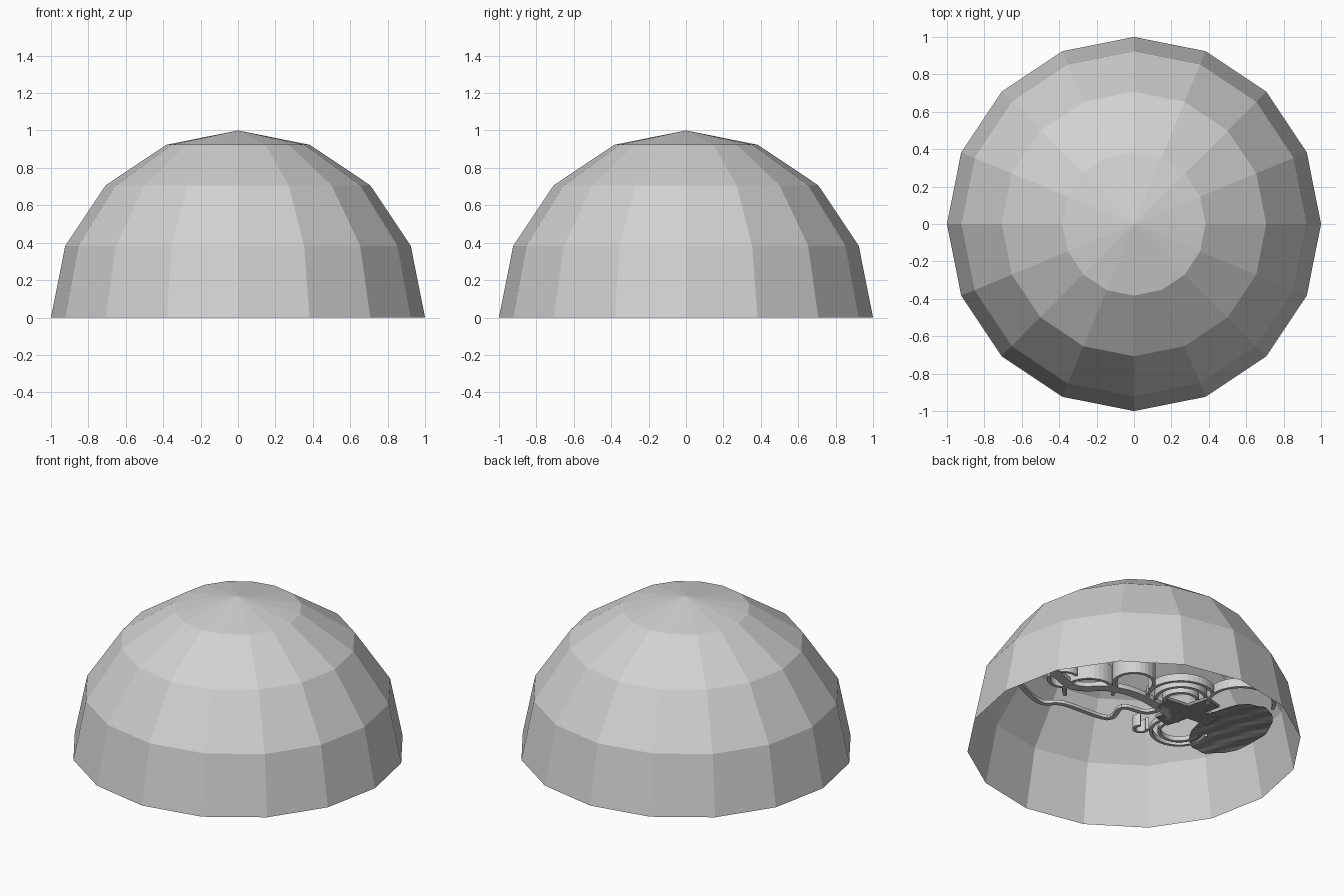
import bpy, bmesh, math
from mathutils import Vector

if "Cube" in bpy.data.objects:
    bpy.data.objects.remove(bpy.data.objects["Cube"])


def material(name, v):
    m = bpy.data.materials.new(name)
    m.diffuse_color = (v, v, v, 1)
    m.use_nodes = True
    m.node_tree.nodes["Principled BSDF"].inputs["Base Color"].default_value = m.diffuse_color
    return m


grey = material("light_grey", 0.64)
dark = material("dark_grey", 0.3)


def finish(name, bm, turn=0, mat=grey):
    me = bpy.data.meshes.new(name)
    bm.to_mesh(me)
    bm.free()
    me.materials.append(mat)
    ob = bpy.data.objects.new(name, me)
    ob.rotation_euler.z = math.radians(turn)
    bpy.context.collection.objects.link(ob)
    return ob


# Dome: thin half sphere, 16 sides and 4 bands, open below
bm = bmesh.new()
bmesh.ops.create_uvsphere(bm, u_segments=16, v_segments=8, radius=1)
bmesh.ops.delete(bm, geom=[v for v in bm.verts if v.co.z < -0.01], context='VERTS')
finish("dome", bm)

# Ornament inside the dome, laid out on a turned horizontal plane
TURN = 140


def smooth_path(pts, n=6):
    p = [Vector(q) for q in pts]
    p = [2 * p[0] - p[1]] + p + [2 * p[-1] - p[-2]]
    out = []
    for i in range(1, len(p) - 2):
        a, b, c, d = p[i - 1:i + 3]
        for k in range(n):
            t = k / n
            out.append(0.5 * (2 * b + (c - a) * t + (2 * a - 5 * b + 4 * c - d) * t * t
                              + (3 * b - a - 3 * c + d) * t ** 3))
    return out + [p[-2]]


def ribbon(name, path, width, z0, z1, mat=grey):
    """Upright band with a rectangular section along a flat path."""
    bm = bmesh.new()
    rows = []
    for i, p in enumerate(path):
        t = (path[min(i + 1, len(path) - 1)] - path[max(i - 1, 0)]).normalized()
        s = Vector((-t.y, t.x)) * width / 2
        rows.append([bm.verts.new((q.x, q.y, z)) for q, z in
                     ((p - s, z0), (p + s, z0), (p + s, z1), (p - s, z1))])
    for a, b in zip(rows, rows[1:]):
        for j in range(4):
            bm.faces.new((a[j], a[(j + 1) % 4], b[(j + 1) % 4], b[j]))
    bm.faces.new(rows[0])
    bm.faces.new(rows[-1][::-1])
    bmesh.ops.recalc_face_normals(bm, faces=bm.faces)
    finish(name, bm, TURN, mat)


def arc(x, y, r, a0, a1, n=20):
    return [Vector((x + r * math.cos(math.radians(a0 + (a1 - a0) * i / n)),
                    y + r * math.sin(math.radians(a0 + (a1 - a0) * i / n))))
            for i in range(n + 1)]


# Long wavy bands
ribbon("outer_wavy_band", smooth_path([(-.72, -.35), (-.57, -.07), (-.42, -.04), (-.16, .13),
                                       (-.07, 0), (.07, .06), (.19, .01)]), .03, .25, .27)
ribbon("inner_wavy_band", smooth_path([(-.5, -.47), (-.36, -.25), (-.14, -.23), (.04, -.13),
                                       (.25, .12)]), .06, .25, .28)

# Scroll loops and nested arches: x, y, radius, start, end, height
scrolls = [(-.27, -.2, .15, 160, 380, .13), (-.42, -.34, .09, 90, 330, .12),
           (0, -.3, .12, 150, 400, .12), (.28, -.12, .2, 180, 350, .05),
           (.28, -.1, .15, 180, 350, .05), (.28, -.08, .1, 180, 350, .05),
           (.04, .25, .04, 0, 270, .08), (.27, .28, .17, 20, 270, .03),
           (.27, .28, .12, 20, 270, .03), (.64, -.05, .2, 180, 380, .06)]
for x, y, r, a0, a1, h in scrolls:
    ribbon("scroll", arc(x, y, r, a0, a1), .02, .25, .25 + h)

# Crossed plates in the middle
for a in (35, 145):
    d = Vector((math.cos(math.radians(a)), math.sin(math.radians(a)))) * .19
    c = Vector((.32, .05))
    ribbon("cross_plate", [c - d, c, c + d], .12, .25, .27, dark)

# Ribbed shell, its ribs running lengthways
bm = bmesh.new()
N, M = 28, 20
grid = []
for j in range(M + 1):
    y = -1 + 2 * j / M
    w = math.sqrt(max(1 - y * y, .02))
    grid.append([])
    for i in range(N + 1):
        x = w * (-1 + 2 * i / N)
        grid[-1].append(bm.verts.new((.58 + .25 * x, .25 + .27 * y - .12 * x,
                                      .25 + .02 * (1 - x * x - y * y) + .006 * math.cos(14 * y + 2 * x))))
for a, b in zip(grid, grid[1:]):
    for i in range(N):
        bm.faces.new((a[i], a[i + 1], b[i + 1], b[i]))
finish("ribbed_shell", bm, TURN, dark)
